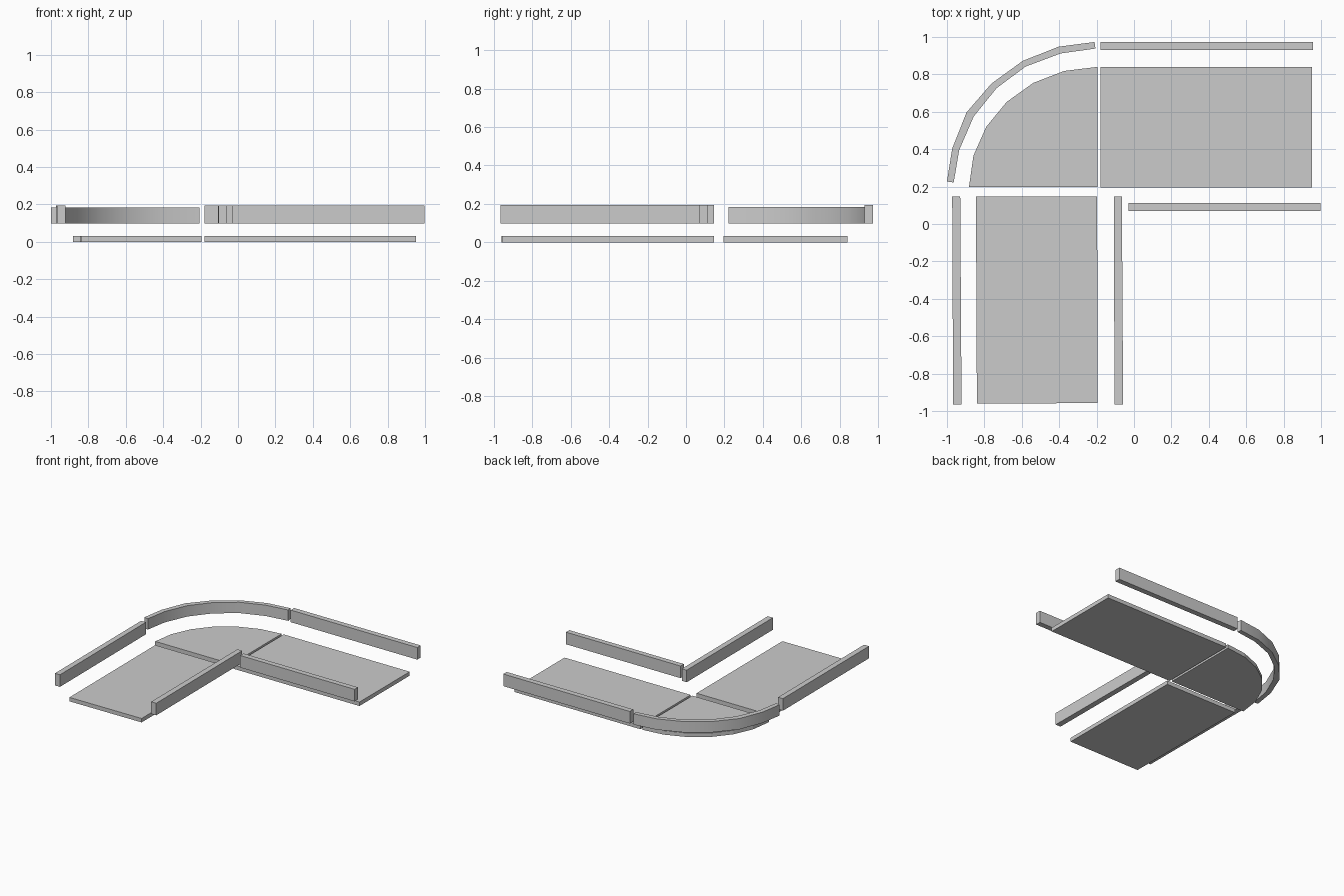
import bpy, bmesh, math

if "Cube" in bpy.data.objects:
    bpy.data.objects.remove(bpy.data.objects["Cube"])


def prism(name, outline, z0, z1, smooth=False):
    """Extrude a flat outline from z0 to z1."""
    bm = bmesh.new()
    face = bm.faces.new([bm.verts.new((x, y, z0)) for x, y in outline])
    ext = bmesh.ops.extrude_face_region(bm, geom=[face])
    verts = [v for v in ext["geom"] if isinstance(v, bmesh.types.BMVert)]
    bmesh.ops.translate(bm, verts=verts, vec=(0, 0, z1 - z0))
    bmesh.ops.recalc_face_normals(bm, faces=bm.faces)
    mesh = bpy.data.meshes.new(name)
    bm.to_mesh(mesh)
    bm.free()
    ob = bpy.data.objects.new(name, mesh)
    bpy.context.collection.objects.link(ob)
    if smooth:
        bpy.ops.object.select_all(action='DESELECT')
        bpy.context.view_layer.objects.active = ob
        ob.select_set(True)
        bpy.ops.object.shade_smooth_by_angle(angle=math.radians(35))
    return ob


def rect(x0, x1, y0, y1):
    return [(x0, y0), (x1, y0), (x1, y1), (x0, y1)]


FLOOR = (0.0, 0.032)
RAIL = (0.097, 0.195)

# Floor slabs: two straight arms and a rounded corner
prism("right_floor", rect(-0.178, 0.953, 0.195, 0.84), *FLOOR)
prism("front_floor", [(-0.84, -0.961), (-0.195, -0.957),
                      (-0.197, 0.146), (-0.845, 0.146)], *FLOOR)
arc = [(-0.196 - 0.686 * math.cos(math.radians(15 * i)),
        0.199 + 0.641 * math.sin(math.radians(15 * i))) for i in range(7)]
prism("corner_floor", arc + [(-0.196, 0.199)], *FLOOR)

# Straight rails along the arms
prism("back_rail", rect(-0.178, 0.958, 0.93, 0.974), *RAIL)
prism("inner_back_rail", rect(-0.03, 0.998, 0.07, 0.113), *RAIL)
prism("left_rail", [(-0.967, -0.965), (-0.922, -0.965),
                    (-0.929, 0.146), (-0.972, 0.146)], *RAIL)
prism("inner_front_rail", [(-0.104, -0.965), (-0.058, -0.965),
                           (-0.065, 0.146), (-0.108, 0.146)], *RAIL)

# Curved corner rail
outer = [(-1.0, 0.227), (-0.972, 0.404), (-0.895, 0.597), (-0.762, 0.751),
         (-0.595, 0.872), (-0.403, 0.948), (-0.211, 0.973)]
inner = [(-0.964, 0.222), (-0.935, 0.394), (-0.857, 0.575), (-0.734, 0.727),
         (-0.579, 0.842), (-0.392, 0.912), (-0.206, 0.938)]
prism("corner_rail", outer + inner[::-1], 0.097, 0.185, smooth=True)
